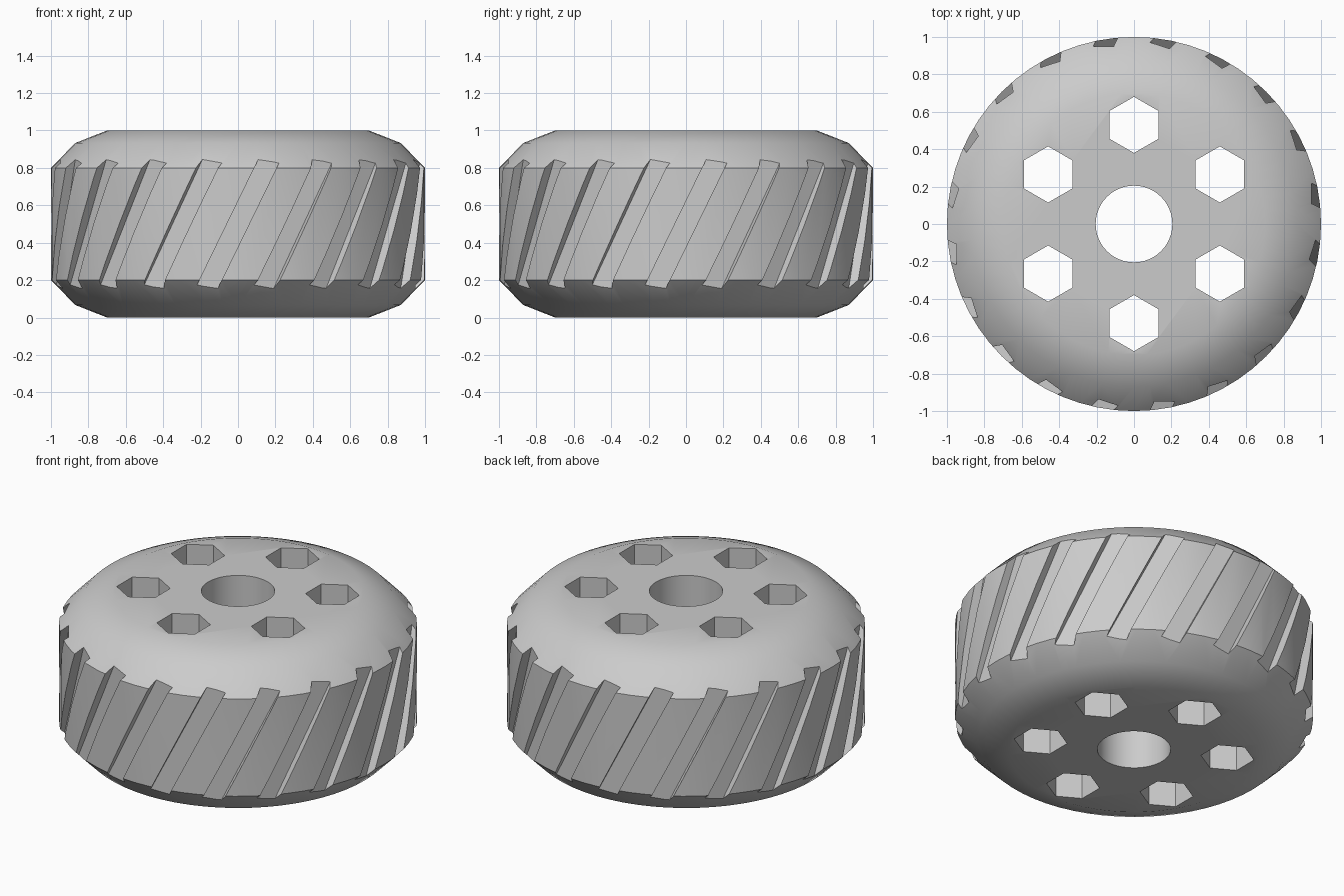
import bpy
import bmesh
from math import cos, sin, pi, radians
from mathutils import Matrix

cube = bpy.data.objects.get("Cube")
if cube:
    bpy.data.objects.remove(cube, do_unlink=True)

# Single grey material
grey = bpy.data.materials.new("plain_grey")
grey.use_nodes = True
grey.diffuse_color = (0.6, 0.6, 0.6, 1)
grey.node_tree.nodes["Principled BSDF"].inputs["Base Color"].default_value = (0.6, 0.6, 0.6, 1)


def make_object(name, bm):
    bmesh.ops.recalc_face_normals(bm, faces=bm.faces)
    mesh = bpy.data.meshes.new(name)
    bm.to_mesh(mesh)
    bm.free()
    mesh.materials.append(grey)
    obj = bpy.data.objects.new(name, mesh)
    bpy.context.collection.objects.link(obj)
    return obj


def turned_body(profile, segments):
    """Stack of rings closed by a flat cap at each end."""
    bm = bmesh.new()
    rings = []
    for r, z in profile:
        rings.append([bm.verts.new((r * cos(2 * pi * i / segments),
                                    r * sin(2 * pi * i / segments), z))
                      for i in range(segments)])
    for low, high in zip(rings, rings[1:]):
        for i in range(segments):
            j = (i + 1) % segments
            bm.faces.new((low[i], low[j], high[j], high[i]))
    bm.faces.new(rings[0])
    bm.faces.new(rings[-1])
    return bm


def add_prism(bm, x, y, radius, sides, turn=0):
    matrix = Matrix.Translation((x, y, 0.5)) @ Matrix.Rotation(turn, 4, "Z")
    bmesh.ops.create_cone(bm, cap_ends=True, segments=sides, radius1=radius,
                          radius2=radius, depth=1.4, matrix=matrix)


def cut(target, cutter):
    cutter.hide_render = True
    mod = target.modifiers.new("cut", "BOOLEAN")
    mod.operation = "DIFFERENCE"
    mod.solver = "EXACT"
    mod.object = cutter
    bpy.context.view_layer.objects.active = target
    bpy.ops.object.modifier_apply(modifier=mod.name)
    bpy.data.objects.remove(cutter, do_unlink=True)


# Wheel body: flat caps, rounded shoulders, straight tread band
lower = [(0.70, 0), (0.87, 0.067), (1.0, 0.2)]
upper = [(r, 1 - z) for r, z in reversed(lower)]
wheel = make_object("wheel", turned_body(lower + upper, 64))

# Axle hole and ring of six hexagonal holes, all turned the same way
holes = bmesh.new()
add_prism(holes, 0, 0, 0.205, 48)
for k in range(6):
    a = radians(30 + 60 * k)
    add_prism(holes, 0.53 * cos(a), 0.53 * sin(a), 0.15, 6)
cut(wheel, make_object("hole_cutter", holes))

# Slanted straight grooves around the tread
GROOVES, FLOOR, DEPTH = 20, 0.95, 0.2
grooves = bmesh.new()
for k in range(GROOVES):
    matrix = (Matrix.Rotation(2 * pi * k / GROOVES, 4, "Z")
              @ Matrix.Translation((0, -FLOOR - DEPTH / 2, 0.5))
              @ Matrix.Rotation(radians(26), 4, "Y")
              @ Matrix.Diagonal((0.107, DEPTH, 1.0, 1)))
    bmesh.ops.create_cube(grooves, size=1, matrix=matrix)
cut(wheel, make_object("groove_cutter", grooves))

# Smooth shoulders, crisp groove and hole edges
bpy.ops.object.select_all(action="DESELECT")
wheel.select_set(True)
bpy.context.view_layer.objects.active = wheel
bpy.ops.object.shade_smooth_by_angle(angle=radians(30))
